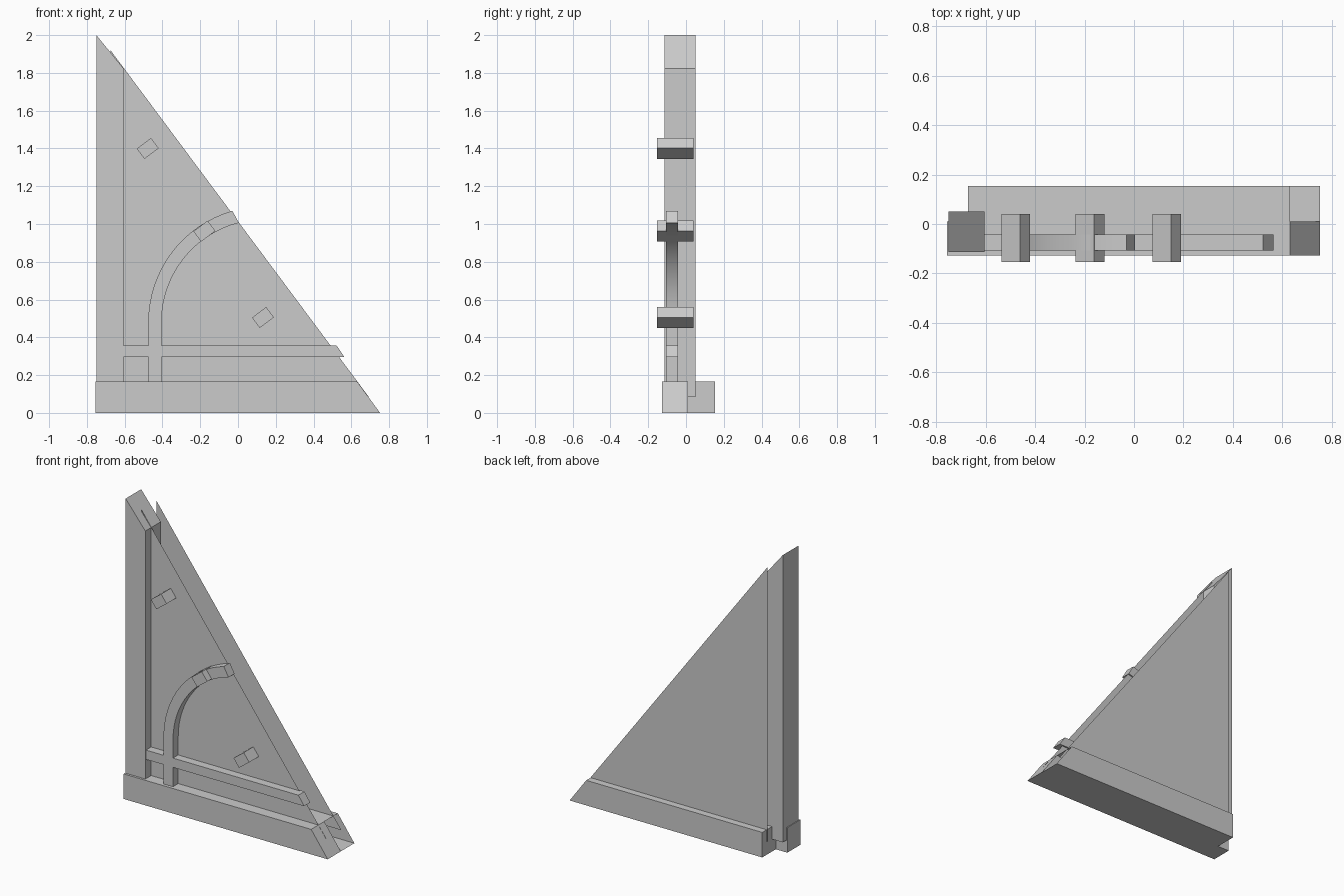
import bpy, bmesh, math

if "Cube" in bpy.data.objects:
    bpy.data.objects.remove(bpy.data.objects["Cube"])


def finish(name, bm, smooth=False):
    mesh = bpy.data.meshes.new(name)
    bm.to_mesh(mesh)
    bm.free()
    obj = bpy.data.objects.new(name, mesh)
    bpy.context.collection.objects.link(obj)
    if smooth:
        bpy.ops.object.select_all(action='DESELECT')
        obj.select_set(True)
        bpy.context.view_layer.objects.active = obj
        bpy.ops.object.shade_smooth_by_angle(angle=math.radians(30))
    return obj


def prism(name, profile, y0, y1, open_sides=(), smooth=False):
    """Extrude a counter-clockwise x/z profile from y0 (front) to y1 (back)."""
    bm = bmesh.new()
    front = [bm.verts.new((x, y0, z)) for x, z in profile]
    back = [bm.verts.new((x, y1, z)) for x, z in profile]
    bm.faces.new(front)
    bm.faces.new(back[::-1])
    n = len(profile)
    for i in range(n):
        if i not in open_sides:
            j = (i + 1) % n
            bm.faces.new((front[j], front[i], back[i], back[j]))
    return finish(name, bm, smooth)


# Ground beam: closed front half, rear half open at its sloping end
prism("beam_front", [(-0.755, 0), (0.752, 0), (0.63, 0.167), (-0.755, 0.167)], -0.128, 0.01)
prism("beam_back", [(-0.67, 0), (0.752, 0), (0.63, 0.167), (-0.67, 0.167)], 0.01, 0.153,
      open_sides=(1,))

# Upright corner post with sloping top
prism("post", [(-0.75, 0.083), (-0.605, 0.083), (-0.605, 1.822), (-0.75, 2.0)], -0.113, 0.05)

# Infill wall: front and back sheets with open edges
prism("wall_panels", [(-0.675, 0.088), (0.69, 0.088), (-0.675, 1.92)], -0.052, 0.106,
      open_sides=(0, 1, 2))

# Horizontal rail
prism("rail", [(-0.61, 0.296), (0.563, 0.296), (0.521, 0.358), (-0.61, 0.358)], -0.107, -0.043)

# Curved brace: straight foot, then an arc ending at the roof slope
cx, cz, steps = 0.138, 0.48, 16


def arc(radius, end):
    angles = [math.radians(180 + (end - 180) * i / steps) for i in range(steps + 1)]
    return [(cx + radius * math.cos(a), cz + radius * math.sin(a)) for a in angles]


outer, inner = arc(0.613, 105.9), arc(0.543, 104.2)
bm = bmesh.new()
rows = []
for o, i in zip([(outer[0][0], 0.16)] + outer, [(inner[0][0], 0.16)] + inner):
    rows.append([bm.verts.new((p[0], y, p[1])) for p, y in
                 ((o, -0.107), (i, -0.107), (i, -0.043), (o, -0.043))])
for a, b in zip(rows, rows[1:]):
    for k in range(4):
        m = (k + 1) % 4
        bm.faces.new((a[k], a[m], b[m], b[k]))
bm.faces.new(rows[0])
bm.faces.new(rows[-1])
bmesh.ops.recalc_face_normals(bm, faces=bm.faces)
finish("curved_brace", bm, smooth=True)

# Three purlin ends, turned to follow the roof slope
t = math.radians(37)
for x, z in ((-0.478, 1.40), (-0.178, 0.962), (0.132, 0.505)):
    pts = [(x + u * math.cos(t) - v * math.sin(t), z + u * math.sin(t) + v * math.cos(t))
           for u, v in ((-0.047, -0.034), (0.047, -0.034), (0.047, 0.034), (-0.047, 0.034))]
    prism("purlin_end", pts, -0.153, 0.041)
